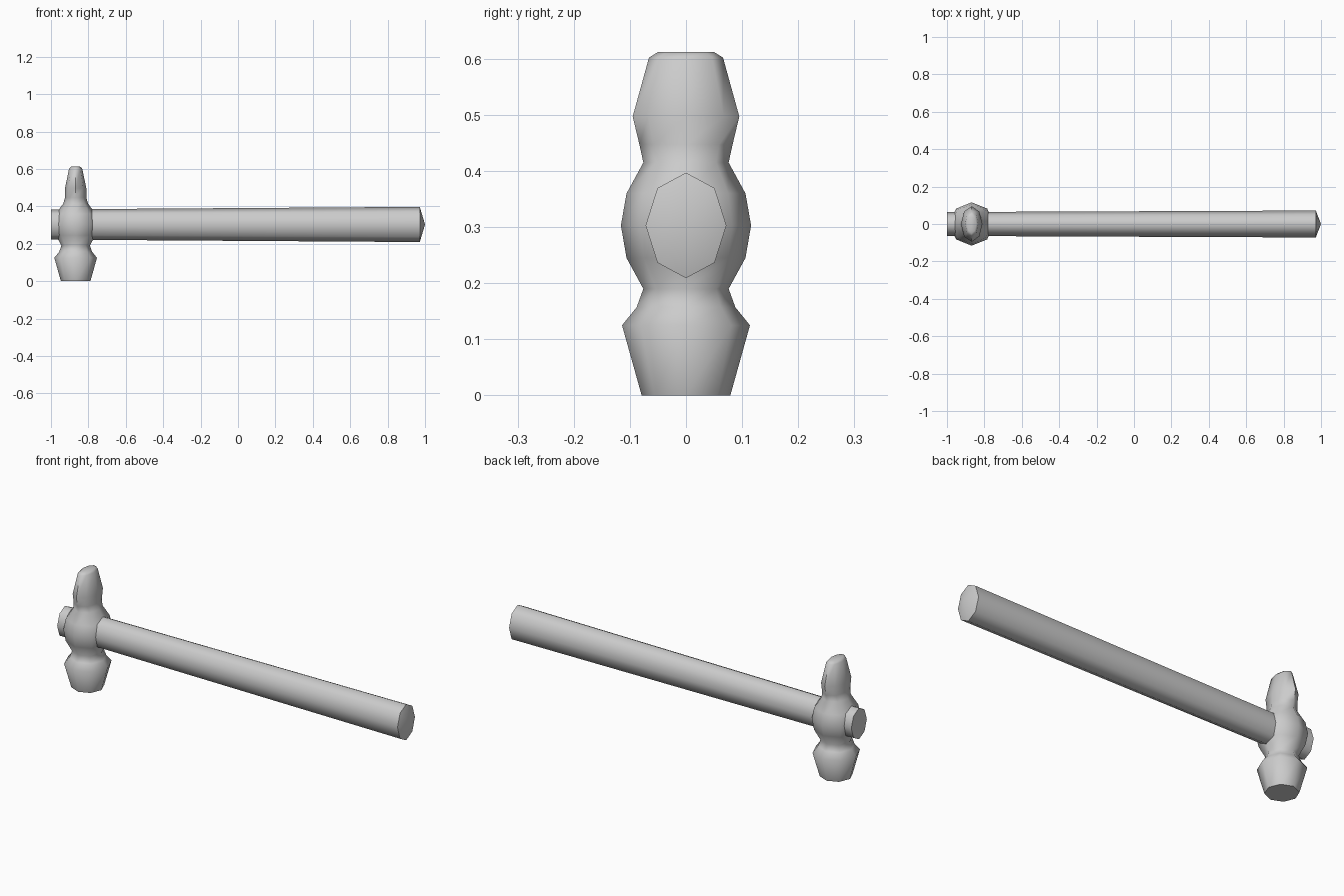
import bpy, bmesh, math
from mathutils import Vector

if "Cube" in bpy.data.objects:
    bpy.data.objects.remove(bpy.data.objects["Cube"])

SIDES = 8


def loft(name, rings, place, tip=None):
    """Skin eight-sided elliptical rings (pos, a, b); optionally end in a point."""
    bm = bmesh.new()
    loops = []
    for pos, a, b in rings:
        angles = [2 * math.pi * i / SIDES for i in range(SIDES)]
        loops.append([bm.verts.new(place(pos, a * math.cos(t), b * math.sin(t)))
                      for t in angles])
    for lo, hi in zip(loops, loops[1:]):
        for i in range(SIDES):
            j = (i + 1) % SIDES
            bm.faces.new((lo[i], lo[j], hi[j], hi[i]))
    bm.faces.new(loops[0][::-1])
    if tip is None:
        bm.faces.new(loops[-1])
    else:
        apex = bm.verts.new(place(tip, 0, 0))
        for i in range(SIDES):
            bm.faces.new((loops[-1][i], loops[-1][(i + 1) % SIDES], apex))
    bmesh.ops.recalc_face_normals(bm, faces=bm.faces)
    mesh = bpy.data.meshes.new(name)
    bm.to_mesh(mesh)
    bm.free()
    obj = bpy.data.objects.new(name, mesh)
    bpy.context.collection.objects.link(obj)
    bpy.ops.object.select_all(action='DESELECT')
    obj.select_set(True)
    bpy.context.view_layer.objects.active = obj
    bpy.ops.object.shade_smooth_by_angle(angle=math.radians(62))
    return obj


# Head: striking face at the bottom, bulging eye, narrow peen on top (z, rx, ry)
head_rings = [
    (0.0, 0.079, 0.079), (0.125, 0.114, 0.114), (0.157, 0.088, 0.088),
    (0.19, 0.076, 0.076), (0.245, 0.106, 0.106), (0.303, 0.118, 0.116),
    (0.36, 0.106, 0.106), (0.415, 0.066, 0.076), (0.447, 0.057, 0.083),
    (0.497, 0.057, 0.095), (0.602, 0.035, 0.066), (0.612, 0.024, 0.05),
]
loft("hammer_head", head_rings, lambda p, a, b: Vector((-0.868 + a, b, p)))

# Handle: widens towards the grip, with a shallow pointed butt (x, ry, rz)
handle_rings = [(-1.0, 0.064, 0.081), (0.972, 0.072, 0.094)]
loft("handle", handle_rings, lambda p, a, b: Vector((p, a, 0.303 + b)), tip=1.0)
